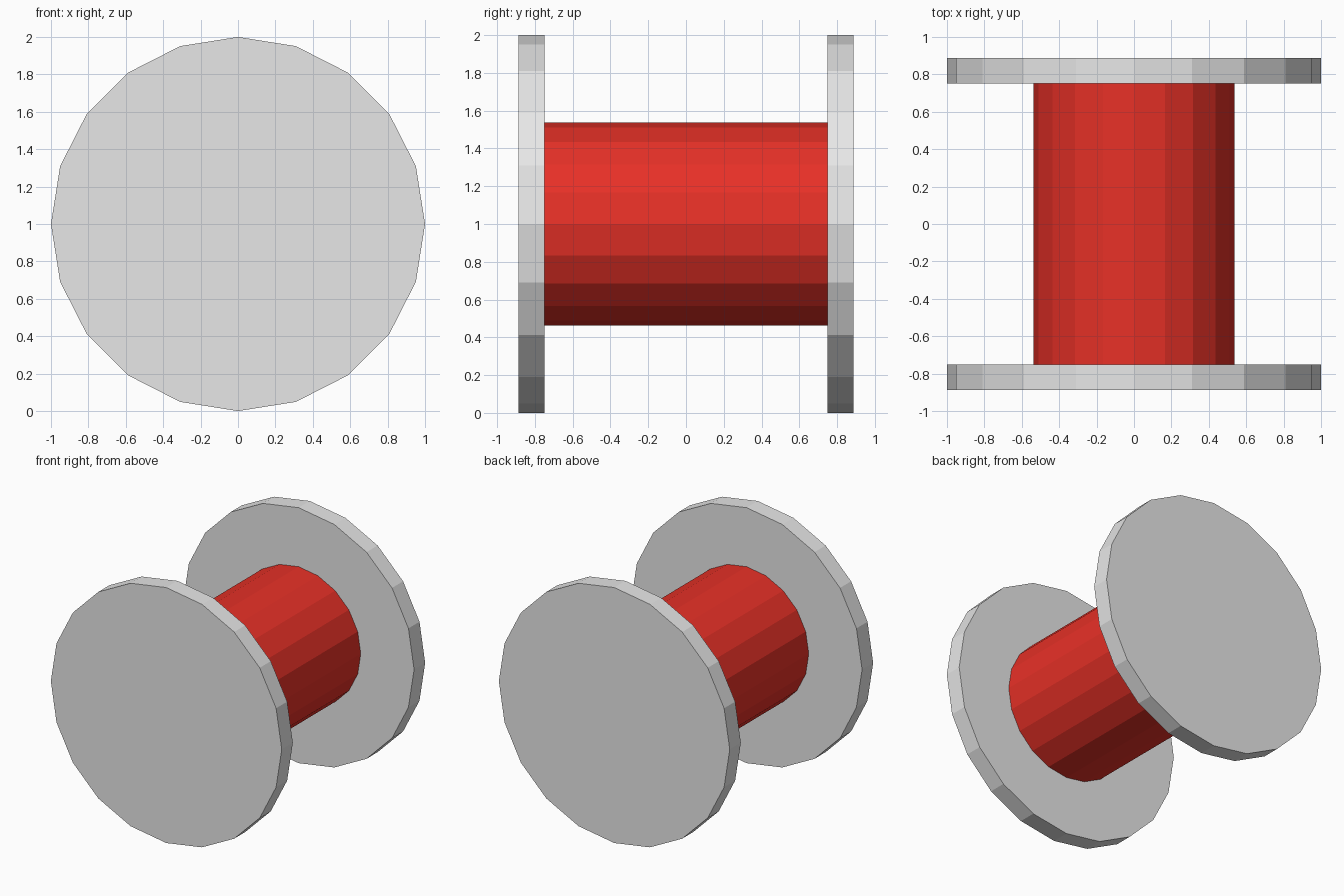
import bpy
import math

if "Cube" in bpy.data.objects:
    bpy.data.objects.remove(bpy.data.objects["Cube"])

SIDES = 20
CENTRE_Z = 1.0


def material(name, colour):
    mat = bpy.data.materials.new(name)
    mat.diffuse_color = (*colour, 1.0)
    mat.use_nodes = True
    mat.node_tree.nodes["Principled BSDF"].inputs["Base Color"].default_value = mat.diffuse_color
    return mat


grey = material("light_grey", (0.8, 0.8, 0.8))
red = material("red", (0.8, 0.03, 0.02))


def drum(name, radius, y_min, y_max, mat):
    """Flat-faced cylinder lying along the y axis."""
    bpy.ops.mesh.primitive_cylinder_add(
        vertices=SIDES, radius=radius, depth=y_max - y_min,
        location=(0, (y_min + y_max) / 2, CENTRE_Z),
        rotation=(math.pi / 2, 0, 0))
    obj = bpy.context.object
    obj.name = name
    obj.data.materials.append(mat)
    return obj


# Wound core between the flanges
drum("core", 0.538, -0.752, 0.752, red)

# End flanges
drum("front_flange", 1.0, -0.887, -0.75, grey)
drum("back_flange", 1.0, 0.75, 0.887, grey)
